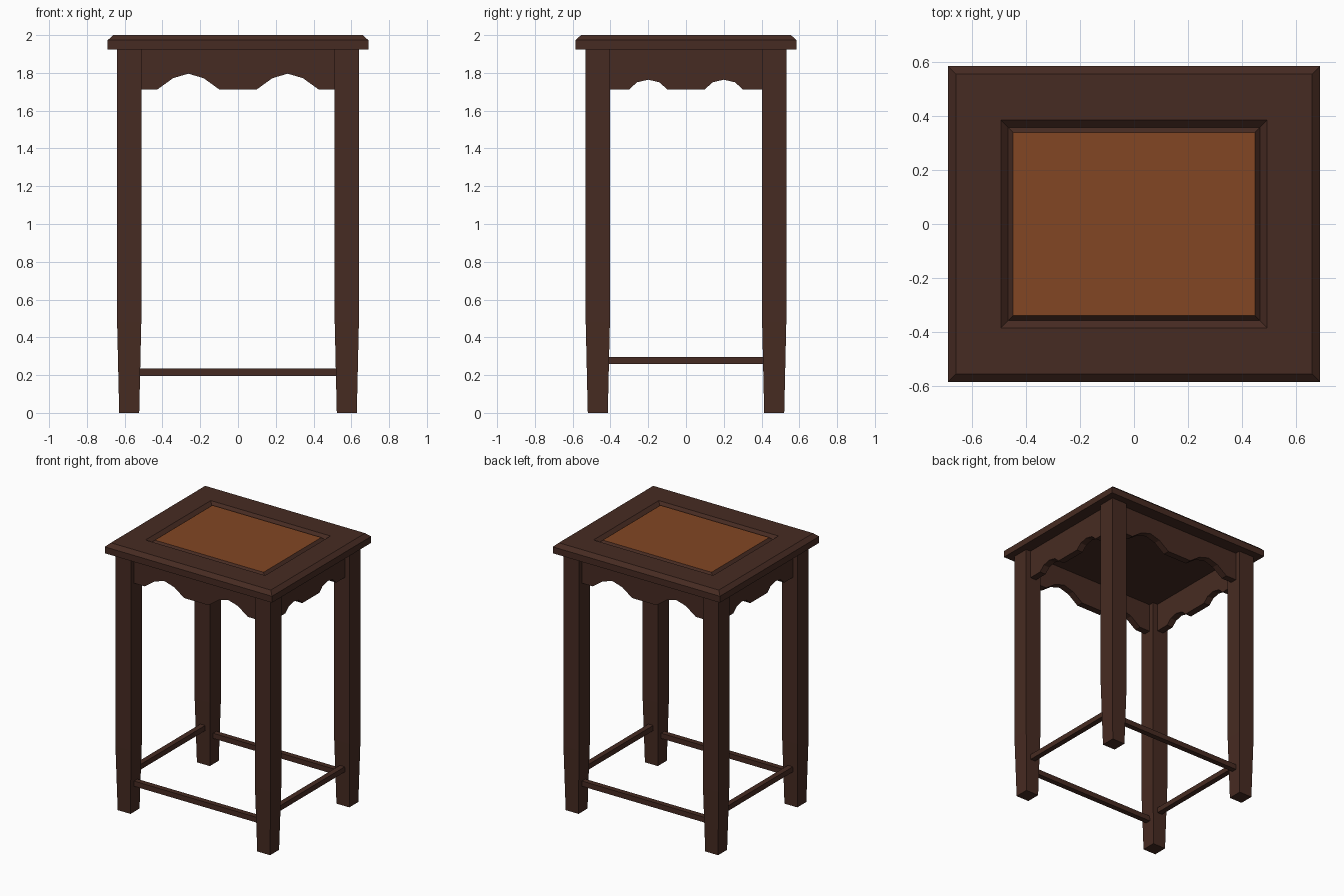
import bpy, bmesh
from mathutils import Matrix

cube = bpy.data.objects.get("Cube")
if cube:
    bpy.data.objects.remove(cube, do_unlink=True)


def material(name, rgb):
    m = bpy.data.materials.new(name)
    m.use_nodes = True
    m.diffuse_color = (*rgb, 1)
    m.node_tree.nodes["Principled BSDF"].inputs["Base Color"].default_value = (*rgb, 1)
    return m


WOOD = material("dark_wood", (0.062, 0.024, 0.016))
PANEL = material("amber_panel", (0.225, 0.061, 0.017))


def finish(name, bm, *mats):
    bmesh.ops.recalc_face_normals(bm, faces=bm.faces)
    mesh = bpy.data.meshes.new(name)
    bm.to_mesh(mesh)
    bm.free()
    for m in mats:
        mesh.materials.append(m)
    obj = bpy.data.objects.new(name, mesh)
    bpy.context.collection.objects.link(obj)
    return obj


def loft(name, rings, *mats):
    """Stack of rectangles (x0, x1, y0, y1, z) skinned together and capped."""
    bm = bmesh.new()
    loops = [[bm.verts.new(p) for p in ((a, c, z), (b, c, z), (b, d, z), (a, d, z))]
             for a, b, c, d, z in rings]
    for lo, hi in zip(loops, loops[1:]):
        for i in range(4):
            j = (i + 1) % 4
            bm.faces.new((lo[i], lo[j], hi[j], hi[i]))
    bm.faces.new(loops[0][::-1])
    top = bm.faces.new(loops[-1])
    top.material_index = len(mats) - 1
    return finish(name, bm, *mats)


# Table top: chamfered slab, mitred groove and raised inset panel
top_steps = [(0.69, 0.585, 1.925), (0.69, 0.585, 1.973), (0.66, 0.556, 2.0),
             (0.494, 0.385, 2.0), (0.467, 0.358, 1.975), (0.449, 0.34, 1.994)]
loft("table_top", [(-x, x, -y, y, z) for x, y, z in top_steps], WOOD, PANEL)

# Square legs with tapered feet
for sx, side in ((1, "left"), (-1, "right")):
    for sy, end in ((-1, "front"), (1, "back")):
        rings = []
        for inset, z in ((0.011, 0), (0, 0.48), (0, 1.925)):
            xs = sorted((sx * (0.512 + inset), sx * (0.64 - inset)))
            ys = sorted((sy * (0.403 + inset), sy * (0.531 - inset)))
            rings.append((*xs, *ys, z))
        loft(f"{end}_{side}_leg", rings, WOOD)


def apron(name, half, arch, offset, turn):
    """Scalloped board; arch is one scallop's outline on the +x half."""
    lower = [(-x, z) for x, z in reversed(arch)] + arch
    outline = [(-half, 1.925), (-half, 1.713)] + lower + [(half, 1.713), (half, 1.925)]
    bm = bmesh.new()
    face = bm.faces.new([bm.verts.new((x, offset - 0.025, z)) for x, z in outline])
    out = bmesh.ops.extrude_face_region(bm, geom=[face])
    moved = [v for v in out["geom"] if isinstance(v, bmesh.types.BMVert)]
    bmesh.ops.translate(bm, verts=moved, vec=(0, 0.05, 0))
    bm.transform(Matrix.Rotation(turn, 4, "Z"))
    finish(name, bm, WOOD)


long_arch = [(0.10, 1.713), (0.182, 1.772), (0.263, 1.796), (0.344, 1.772), (0.426, 1.713)]
short_arch = [(0.10, 1.713), (0.14, 1.75), (0.20, 1.764), (0.26, 1.75), (0.30, 1.713)]
QUARTER = 1.5707963

# Aprons and stretchers, one pair per direction
for s, end, side in ((-1, "front", "right"), (1, "back", "left")):
    apron(f"{end}_apron", 0.515, long_arch, s * 0.467, 0)
    apron(f"{side}_apron", 0.406, short_arch, s * 0.576, -QUARTER)
    y, x = s * 0.467, s * 0.576
    loft(f"{end}_stretcher",
         [(-0.53, 0.53, y - 0.02, y + 0.02, z) for z in (0.195, 0.234)], WOOD)
    loft(f"{side}_stretcher",
         [(x - 0.02, x + 0.02, -0.42, 0.42, z) for z in (0.258, 0.297)], WOOD)
